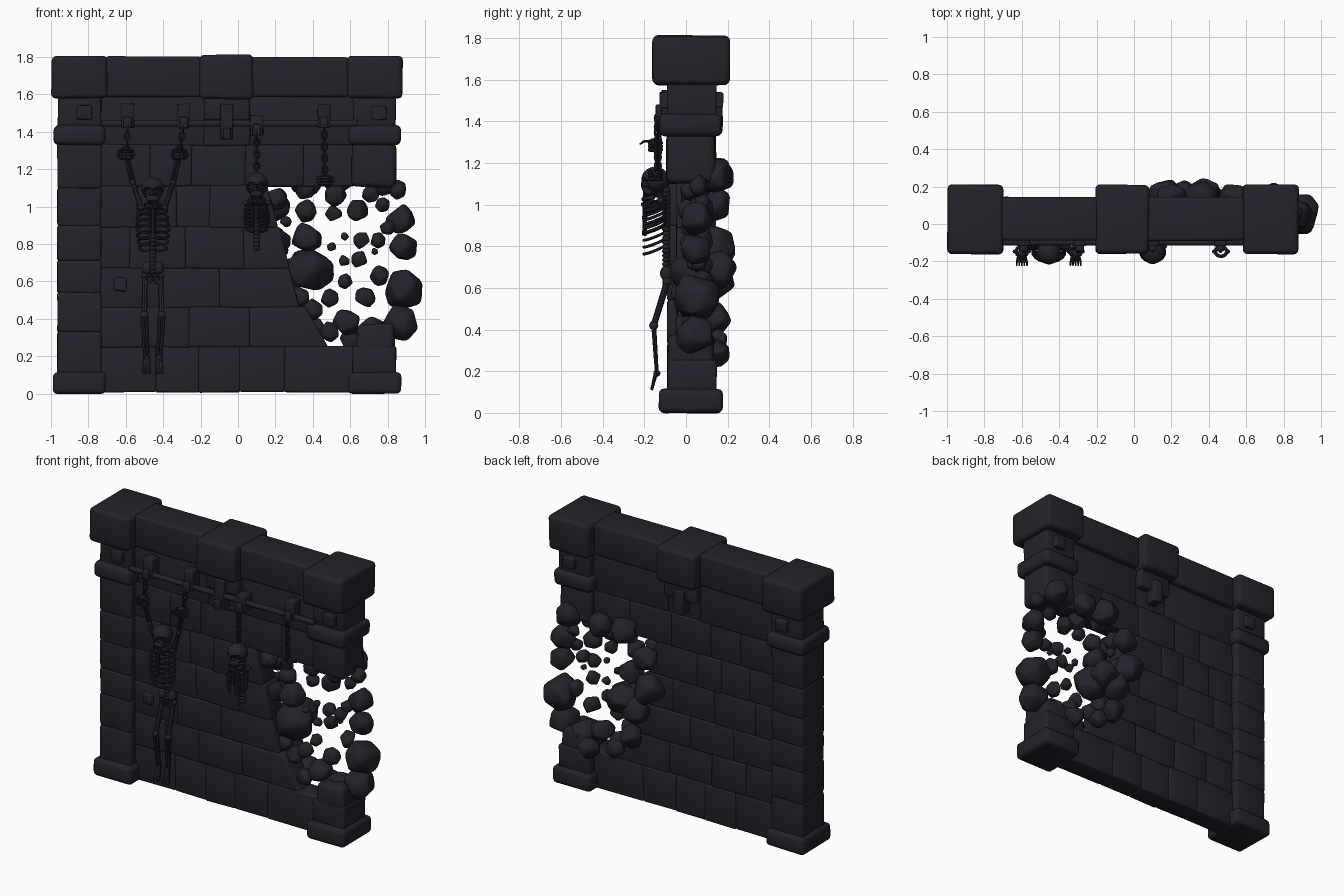
import bpy, bmesh, math, random
from mathutils import Vector, Matrix

random.seed(7)
stone = bpy.data.materials.new("dark_slate")
stone.diffuse_color = (0.016, 0.016, 0.024, 1)


def finish(bm, name):
    bmesh.ops.recalc_face_normals(bm, faces=bm.faces)
    me = bpy.data.meshes.new(name)
    bm.to_mesh(me)
    bm.free()
    me.materials.append(stone)
    ob = bpy.data.objects.new(name, me)
    bpy.context.collection.objects.link(ob)
    return ob


def block(name, x, y, z, bev=0.015, jit=0.003, slant=0):
    """Rounded, slightly uneven stone block; slant widens its lower right end."""
    bm = bmesh.new()
    bmesh.ops.create_cube(bm, size=1)
    for v in bm.verts:
        low_right = v.co.x > 0 > v.co.z
        v.co = Vector([(r[0] + r[1]) / 2 + c * (r[1] - r[0]) + random.uniform(-jit, jit)
                       for r, c in zip((x, y, z), v.co)])
        v.co.x += slant * low_right
    bmesh.ops.bevel(bm, geom=bm.edges[:], offset=bev, segments=3, profile=0.5,
                    affect='EDGES', clamp_overlap=True)
    return finish(bm, name)


def bone(bm, a, b, r1, r2=None, n=8):
    a, b = Vector(a), Vector(b)
    m = Matrix.Translation((a + b) / 2) @ (b - a).to_track_quat('Z', 'Y').to_matrix().to_4x4()
    bmesh.ops.create_cone(bm, cap_ends=True, segments=n, radius1=r1, radius2=r2 or r1,
                          depth=(b - a).length, matrix=m)


def ball(bm, c, r, seg=12):
    m = Matrix.Translation(c) @ Matrix.Diagonal((*r, 1))
    return bmesh.ops.create_uvsphere(bm, u_segments=seg, v_segments=seg // 2 + 2, radius=1, matrix=m)["verts"]


def loop(bm, c, u, v, r, n=10, a0=0, a1=math.tau):
    """Bent rod along an ellipse with half axes u and v."""
    p = [Vector(c) + Vector(u) * math.cos(t) + Vector(v) * math.sin(t)
         for t in (a0 + (a1 - a0) * i / n for i in range(n + 1))]
    for a, b in zip(p, p[1:]):
        d = (b - a) * 0.08
        bone(bm, a - d, b + d, r, n=6)


# Pillars: base, shaft stones, band, neck with plates, cap
SY, WF, WB, E = (-0.09, 0.145), -0.045, 0.1, 0.003
for side, cx, cuts in (("left", -0.848, (0.1, 0.33, 0.54, 0.71, 0.9, 1.1, 1.34)),
                       ("right", 0.73, (0.1, 0.25))):
    block(side + "_base", (cx - 0.14, cx + 0.142), (-0.13, 0.175), (0.0, 0.115), 0.025)
    for a, b in zip(cuts, cuts[1:]):
        block(side + "_shaft_stone", (cx - 0.117, cx + 0.117), SY, (a - E, b + E), 0.014)
    block(side + "_band", (cx - 0.14, cx + 0.14), (-0.13, 0.175), (1.33, 1.435), 0.03)
    block(side + "_neck", (cx - 0.115, cx + 0.115), SY, (1.42, 1.6), 0.012)
    block(side + "_plate", (cx - 0.015, cx + 0.065), (-0.125, 0.178), (1.465, 1.54), 0.008)
    block(side + "_cap", (cx - 0.15, cx + 0.15), (-0.16, 0.21), (1.58, 1.805), 0.025)
block("right_broken_shaft", (0.61, 0.85), SY, (1.11, 1.34), 0.03, 0.01)
block("right_stub", (0.64, 0.83), (-0.08, 0.135), (0.22, 0.37), 0.03, 0.012)

# Top beam and central cap with corbel
block("left_beam", (-0.71, -0.195), SY, (1.585, 1.802), 0.018)
block("right_beam", (0.07, 0.59), SY, (1.585, 1.802), 0.018)
block("middle_cap", (-0.205, 0.08), (-0.16, 0.21), (1.575, 1.812), 0.025)
block("middle_corbel", (-0.18, 0.065), (-0.09, 0.145), (1.46, 1.59), 0.014)

# Brick wall; each row lists its joints, broken rows end in a slant at the hole
rows = [(0.01, 0.25, (-0.74, -0.44, -0.21, 0.01, 0.25, 0.62), 0),
        (0.25, 0.46, (-0.74, -0.51, -0.26, 0.06, 0.36), 0.12),
        (0.46, 0.67, (-0.74, -0.42, -0.1, 0.27), 0.06),
        (0.67, 0.89, (-0.74, -0.58, -0.28, 0.03, 0.22), 0.05),
        (0.89, 1.11, (-0.74, -0.54, -0.33, -0.15, 0.15), 0.06),
        (1.11, 1.33, (-0.74, -0.47, -0.25, 0.04, 0.35, 0.62), 0),
        (1.33, 1.59, (-0.74, -0.18, 0.065, 0.62), 0)]
for z0, z1, joints, slant in rows:
    for a, b in zip(joints, joints[1:]):
        d = random.uniform(-0.005, 0.005)
        block("wall_brick", (a - E, b + E), (WF + d, WB + d), (z0 - E, z1 + E),
              0.012, 0.003, slant if b == joints[-1] else 0)

# Rubble filling the hole: (x, z, radius); the second list sits on the back
fill = [(.21, 1.04, .06), (.36, 1.09, .055), (.36, .975, .062), (.255, .92, .03), (.37, .835, .08),
        (.2, .82, .08), (.39, .66, .12), (.32, .51, .06), (.49, .51, .05), (.4, .45, .055),
        (.58, .385, .075), (.49, .33, .055), (.72, .33, .085), (.68, .515, .055), (.57, .6, .04),
        (.755, .63, .055), (.65, .72, .045), (.57, .71, .03), (.75, .82, .045), (.66, .82, .045),
        (.8, .89, .045), (.885, .785, .078), (.885, .555, .114), (.87, .38, .098), (.87, .93, .08),
        (.64, .98, .062), (.51, .965, .045), (.52, 1.06, .06), (.775, 1.01, .04), (.71, 1.065, .045),
        (.85, 1.09, .05), (.5, .785, .025), (.57, .84, .022), (.73, .76, .02)]
back = [(.2, 1.0, .08), (.36, 1.14, .09), (.53, 1.14, .08), (.77, 1.14, .085), (.17, .8, .1),
        (.27, .63, .09), (.3, .45, .075), (.42, .34, .06), (.62, .29, .07), (.37, .68, .1)]
rocks = bmesh.new()
for i, (x, z, r) in enumerate(fill + back):
    y = 0.145 if i >= len(fill) else 0.05 + random.uniform(-0.04, 0.05) * (r < 0.07)
    bm = bmesh.new()
    rot = Matrix.Rotation(random.uniform(0, 6), 3, Vector((random.random(), random.random(), 1)))
    for k in range(13):
        h = 1 - 2 * (k + 0.5) / 13
        w, t = math.sqrt(1 - h * h), k * 2.4 + random.uniform(-0.4, 0.4)
        p = rot @ Vector((w * math.cos(t), w * math.sin(t), h)) * r * random.uniform(1.02, 1.2)
        bm.verts.new(p + Vector((x, y, z)))
    bmesh.ops.convex_hull(bm, input=bm.verts[:])
    bmesh.ops.bevel(bm, geom=bm.edges[:], offset=r * 0.13, segments=2, profile=0.5,
                    affect='EDGES', clamp_overlap=True)
    tmp = bpy.data.meshes.new("tmp")
    bm.to_mesh(tmp)
    bm.free()
    rocks.from_mesh(tmp)
    bpy.data.meshes.remove(tmp)
finish(rocks, "rubble")

# Chipped stone on the wall front
block("wall_chip", (-0.66, -0.59), (-0.065, -0.03), (0.55, 0.62), 0.015, 0.015)

# Rail, brackets and chains
bm = bmesh.new()
bone(bm, (-0.73, -0.098, 1.445), (0.64, -0.098, 1.445), 0.018, n=10)
finish(bm, "chain_rail")
for x, z0, z1 in ((-0.59, 1.42, 1.55), (-0.29, 1.42, 1.55), (-0.06, 1.36, 1.55),
                  (0.10, 1.38, 1.49), (0.46, 1.42, 1.55)):
    block("bracket_plate", (x - 0.034, x + 0.034), (-0.118, WF + 0.01), (z0, z1), 0.006, 0.002)
    block("bracket_hook", (x - 0.022, x + 0.022), (-0.145, -0.1), (z0, z0 + 0.06), 0.006, 0.002)
block("back_bracket", (-0.095, -0.025), (0.09, 0.175), (1.37, 1.53), 0.008)


def chain(x, x2, top, bottom):
    bm = bmesh.new()
    n = max(2, round((top - bottom) / 0.032))
    for i in range(n):
        t = (i + 0.5) / n
        u = (0.014, 0, 0) if i % 2 else (0, 0.014, 0)
        loop(bm, (x + (x2 - x) * t, -0.135, top + (bottom - top) * t), u, (0, 0, 0.023), 0.006, 8)
    finish(bm, "chain")


def shackle(x, z):
    bm = bmesh.new()
    for dz in (-0.016, 0, 0.016):
        loop(bm, (x, -0.147, z + dz), (0.031, 0, 0), (0, 0.026, 0), 0.011, 12)
    for s in (-1, 1):
        ball(bm, (x + s * 0.038, -0.147, z), (0.011, 0.011, 0.016), 8)
    finish(bm, "shackle")


for x, x2, top, bottom in ((-0.59, -0.597, 1.43, 1.29), (-0.29, -0.313, 1.43, 1.29),
                           (0.10, 0.10, 1.39, 1.17), (0.46, 0.465, 1.43, 1.15)):
    chain(x, x2, top, bottom)
for x, z in ((-0.6, 1.28), (-0.312, 1.28), (0.465, 1.14)):
    shackle(x, z)


def skull(x, y, z):
    bm = bmesh.new()
    for v in ball(bm, (0, 0, 0), (0.062, 0.066, 0.062), 32):
        for ex, ez, er in ((-0.026, -0.018, 0.02), (0.026, -0.018, 0.02), (0, -0.046, 0.012)):
            if v.co.y < 0 and math.hypot(v.co.x - ex, v.co.z - ez) < er:
                v.co.y += 0.024
    ball(bm, (0, -0.028, -0.055), (0.036, 0.03, 0.026), 12)       # upper jaw
    loop(bm, (0, -0.005, -0.082), (0.036, 0, 0), (0, -0.05, -0.012), 0.012, 10, 0, math.pi)
    for i in range(-3, 4):                                         # teeth
        bone(bm, (i * 0.008, -0.054, -0.06), (i * 0.008, -0.052, -0.088), 0.004, n=6)
    bmesh.ops.translate(bm, verts=bm.verts[:], vec=(x, y, z))
    finish(bm, "skull")


def torso(x, top, bottom, spine_end, w):
    bm = bmesh.new()
    n = 7
    for i in range(n):
        t = (i + 0.5) / n
        z = top + (bottom - top) * t
        k = w * (0.62 + 0.38 * math.sin(math.pi * (0.15 + 0.7 * t)))
        for s in (-1, 1):
            loop(bm, (x, -0.15, z), (0, 0.055, 0.022), (s * k, 0, -0.008), 0.007, 8, 0, math.pi * 0.92)
    bone(bm, (x, -0.195, top - 0.01), (x, -0.2, top * 0.35 + bottom * 0.65), 0.011)
    z = top + 0.05
    while z > spine_end:                                           # vertebrae
        ball(bm, (x, -0.095, z), (0.019, 0.02, 0.014), 8)
        z -= 0.021
    bone(bm, (x, -0.095, top + 0.05), (x, -0.095, spine_end), 0.012)
    finish(bm, "ribcage_and_spine")


# Whole hanging skeleton
X = -0.455
skull(X, -0.15, 1.095)
torso(X, 1.0, 0.77, 0.65, 0.088)
bm = bmesh.new()
for s in (-1, 1):
    hand = -0.6 if s < 0 else -0.312
    sh, el, wr = (X + s * 0.062, -0.12, 0.995), (X + s * 0.108, -0.13, 1.13), (hand, -0.145, 1.29)
    bone(bm, (X, -0.18, 0.985), sh, 0.009)                         # collar bone
    bone(bm, sh, el, 0.016, 0.013)
    for d in (-0.008, 0.008):                                      # forearm pair
        bone(bm, (el[0] + d, el[1], el[2]), (wr[0] + d, wr[1], wr[2]), 0.009)
    hip, kn, an = (X + s * 0.042, -0.09, 0.63), (X + s * 0.046, -0.155, 0.42), (X + s * 0.034, -0.14, 0.19)
    bone(bm, hip, kn, 0.016, 0.015)
    for d in (-0.01, 0.01):                                        # shin pair
        bone(bm, (kn[0] + d, kn[1], kn[2]), (an[0] + d * 0.8, an[1], an[2]), 0.012, 0.009)
    for c, r in ((sh, 0.02), (el, 0.017), (hip, 0.021), (kn, 0.022), (an, 0.017)):
        ball(bm, c, (r, r, r))
    ball(bm, (hand, -0.155, 1.305), (0.022, 0.022, 0.014))         # palm
    for f in range(-2, 3):
        a, b = (hand + f * 0.009, -0.165, 1.305), (hand + f * 0.013, -0.2, 1.305)
        bone(bm, a, b, 0.006)
        bone(bm, b, (hand + f * 0.014, -0.222, 1.29), 0.006, 0.004)
        toe = (an[0] + f * 0.009, -0.165, 0.11)
        bone(bm, (an[0] + f * 0.005, -0.145, 0.19), toe, 0.01, 0.007)
    ball(bm, (X + s * 0.034, -0.095, 0.67), (0.026, 0.03, 0.036))  # pelvis wing
    loop(bm, (X + s * 0.024, -0.105, 0.615), (0.018, 0, 0), (0, 0, 0.022), 0.008)
finish(bm, "limbs_and_pelvis")

# Broken upper-body skeleton
skull(0.10, -0.148, 1.12)
torso(0.10, 1.02, 0.88, 0.77, 0.066)
bm = bmesh.new()
for s in (-1, 1):
    bone(bm, (0.10, -0.17, 1.01), (0.10 + s * 0.06, -0.12, 1.02), 0.008)
    ball(bm, (0.10 + s * 0.06, -0.12, 1.02), (0.016, 0.016, 0.016))
finish(bm, "collar_bones")

bpy.ops.object.select_all(action='SELECT')
bpy.context.view_layer.objects.active = bpy.context.selected_objects[0]
bpy.ops.object.shade_smooth_by_angle(angle=math.radians(40))
